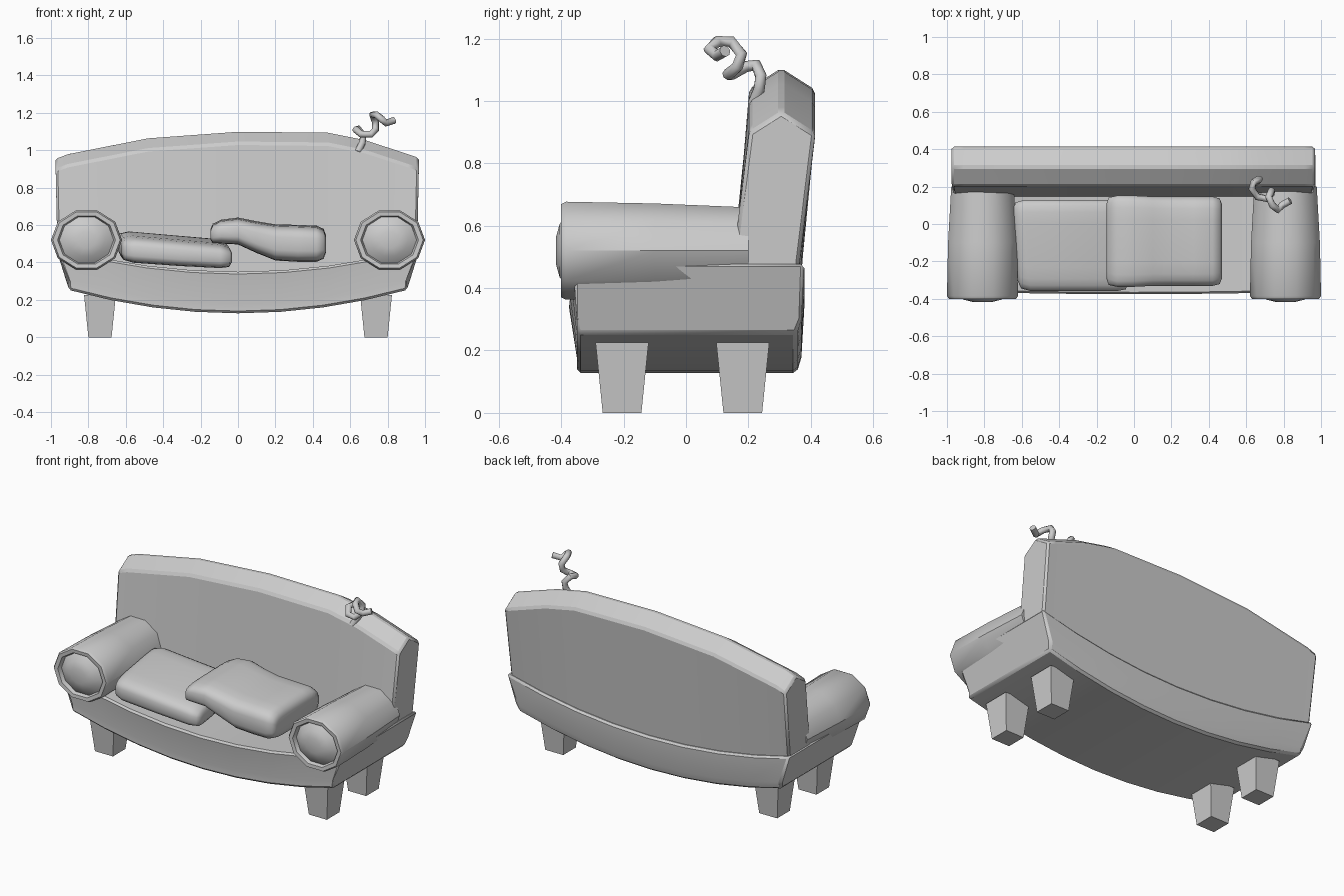
import bpy, bmesh, math
from mathutils import Vector

if "Cube" in bpy.data.objects:
    bpy.data.objects.remove(bpy.data.objects["Cube"])


def loft(name, rings, bevel=0.0, angle=40):
    """Skin a list of closed rings, cap both ends."""
    bm = bmesh.new()
    vs = [[bm.verts.new(p) for p in r] for r in rings]
    n = len(rings[0])
    for a, b in zip(vs, vs[1:]):
        for i in range(n):
            j = (i + 1) % n
            bm.faces.new((a[i], a[j], b[j], b[i]))
    bm.faces.new(vs[0][::-1])
    bm.faces.new(vs[-1])
    bmesh.ops.recalc_face_normals(bm, faces=bm.faces)
    me = bpy.data.meshes.new(name)
    bm.to_mesh(me)
    bm.free()
    ob = bpy.data.objects.new(name, me)
    bpy.context.collection.objects.link(ob)
    if bevel:
        m = ob.modifiers.new("bevel", 'BEVEL')
        m.width = bevel
        m.segments = 1
        m.limit_method = 'ANGLE'
        m.angle_limit = math.radians(35)
    bpy.ops.object.select_all(action='DESELECT')
    ob.select_set(True)
    bpy.context.view_layer.objects.active = ob
    if angle:
        bpy.ops.object.shade_smooth_by_angle(angle=math.radians(angle))
    return ob


# sagging seat base
def seat_z(t):
    return 0.35 + 0.13 * t * t


rings = []
for k in range(-4, 5):
    t = k / 4
    top, low = seat_z(t), 0.128 + 0.125 * t * t
    front = -0.377 + 0.015 * t * t
    rings.append([(0.905 * t, -0.35, low), (0.91 * t, -0.35, low + 0.05),
                  (0.975 * t, front, top), (0.975 * t, 0.38, top),
                  (0.91 * t, 0.37, low + 0.05), (0.905 * t, 0.355, low)])
loft("seat_base", rings, 0.012, 35)

# arched backrest: x, ridge height
rings = []
for x, z in [(-0.975, 0.96), (-0.91, 0.985), (-0.48, 1.07), (0, 1.105),
             (0.48, 1.10), (0.68, 1.06), (0.91, 0.985), (0.967, 0.965)]:
    b = seat_z(x / 0.975) - 0.03
    rings.append([(x * 0.99, 0.145, b), (x, 0.203, z - 0.065), (x, 0.305, z),
                  (x, 0.415, z - 0.07), (x * 0.99, 0.36, b)])
loft("backrest", rings, 0.012, 40)

# ten-sided rolled arms with rim and bulging end panel
for side, tag in ((-1, "left"), (1, "right")):
    rings = []
    for y, rx, rz in [(-0.417, 0.05, 0.045), (-0.405, 0.10, 0.09),
                      (-0.375, 0.145, 0.128), (-0.398, 0.155, 0.135),
                      (-0.40, 0.18, 0.157), (-0.385, 0.19, 0.165),
                      (-0.1, 0.184, 0.159), (0.2, 0.167, 0.146)]:
        rings.append([(side * 0.81 + rx * math.cos(a), y, 0.52 + rz * math.sin(a))
                      for a in (i * math.tau / 10 for i in range(10))])
    loft(tag + "_arm", rings, 0, 40)

# tapered legs
for sx in (-1, 1):
    for y, tag in ((-0.205, "front"), (0.182, "back")):
        rings = []
        for z, h in ((0, 0.062), (0.225, 0.085)):
            rings.append([(sx * 0.738 + i * h, y + j * h, z)
                          for i, j in ((-1, -1), (1, -1), (1, 1), (-1, 1))])
        loft(f"{tag}_leg_{'left' if sx < 0 else 'right'}", rings, 0, 0)


# soft seat cushions: stations are (x, centre z, half thickness, half depth)
def cushion(name, stations, yc, tilt, skew):
    rings = []
    for x, zc, hz, hy in stations:
        ring = []
        for i in range(20):
            a = (i + 0.5) * math.tau / 20
            c, s = math.cos(a), math.sin(a)
            dy = hy * math.copysign(abs(c) ** 0.4, c)
            dz = hz * math.copysign(abs(s) ** 0.55, s)
            ring.append((x + skew * dy, yc + dy, zc + tilt * dy + dz))
        rings.append(ring)
    loft(name, rings, 0, 60)


cushion("left_cushion", [(-0.635, 0.485, 0.03, 0.19), (-0.62, 0.484, 0.06, 0.23),
                         (-0.57, 0.482, 0.072, 0.245), (-0.33, 0.463, 0.07, 0.245),
                         (-0.11, 0.448, 0.066, 0.245), (-0.06, 0.443, 0.055, 0.235),
                         (-0.045, 0.442, 0.03, 0.20)], -0.115, 0.09, -0.07)
cushion("right_cushion", [(-0.148, 0.55, 0.025, 0.20), (-0.135, 0.555, 0.05, 0.235),
                          (-0.09, 0.565, 0.062, 0.245), (0.0, 0.568, 0.07, 0.245),
                          (0.1, 0.535, 0.083, 0.24), (0.2, 0.507, 0.095, 0.24),
                          (0.32, 0.502, 0.097, 0.24), (0.42, 0.50, 0.095, 0.24),
                          (0.458, 0.50, 0.078, 0.23), (0.47, 0.50, 0.045, 0.20)],
        -0.092, 0.02, 0.0)

# burst spring poking out of the backrest
pts = [(0.64, 0.215, 0.99), (0.665, 0.235, 1.04), (0.67, 0.24, 1.08),
       (0.64, 0.225, 1.115), (0.63, 0.19, 1.11), (0.66, 0.145, 1.085),
       (0.71, 0.135, 1.085), (0.735, 0.165, 1.11), (0.735, 0.178, 1.15),
       (0.72, 0.145, 1.19), (0.74, 0.10, 1.19), (0.77, 0.075, 1.165),
       (0.79, 0.10, 1.145), (0.835, 0.125, 1.16)]
rings = []
up = Vector((0.6, -0.5, 0.6))
for i, p in enumerate(pts):
    d = (Vector(pts[min(i + 1, len(pts) - 1)]) - Vector(pts[max(i - 1, 0)])).normalized()
    up = (up - d * up.dot(d)).normalized()
    w = d.cross(up)
    rings.append([Vector(p) + 0.019 * (up * math.cos(a) + w * math.sin(a))
                  for a in (k * math.tau / 8 for k in range(8))])
loft("spring", rings, 0, 60)
